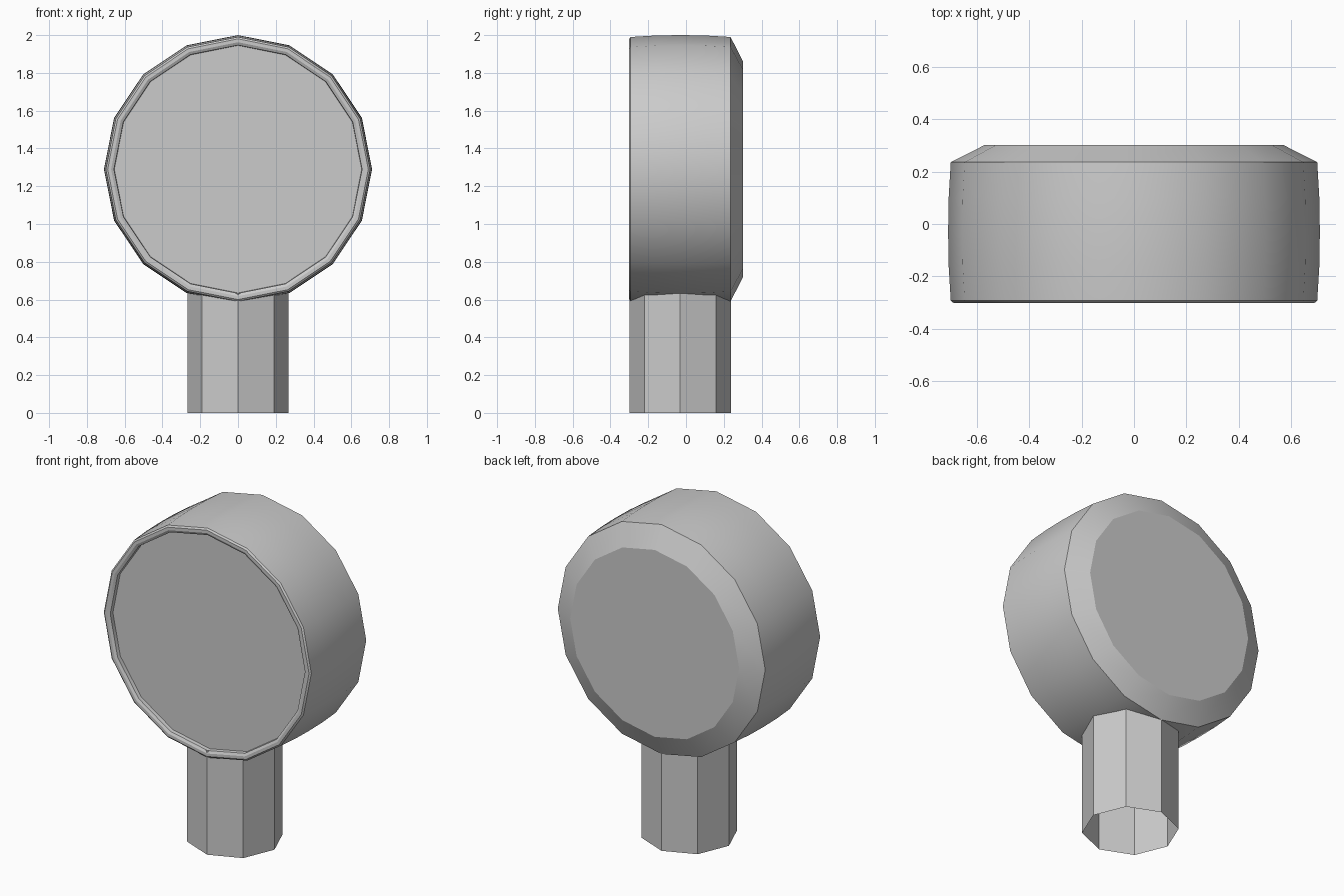
import bpy, bmesh, math
from mathutils import Matrix

if "Cube" in bpy.data.objects:
    bpy.data.objects.remove(bpy.data.objects["Cube"])


def lathe(name, profile, sides, matrix, cap_ends):
    """Revolve (radius, height) points round local z, then place with matrix."""
    bm = bmesh.new()
    rings = []
    for r, h in profile:
        rings.append([bm.verts.new((r * math.cos(2 * math.pi * k / sides),
                                    r * math.sin(2 * math.pi * k / sides), h))
                      for k in range(sides)])
    for a, b in zip(rings, rings[1:]):
        for k in range(sides):
            n = (k + 1) % sides
            bm.faces.new((a[k], a[n], b[n], b[k]))
    if cap_ends:
        bm.faces.new(list(reversed(rings[0])))
        bm.faces.new(rings[-1])
    bm.transform(matrix)
    bm.normal_update()
    mesh = bpy.data.meshes.new(name)
    bm.to_mesh(mesh)
    bm.free()
    ob = bpy.data.objects.new(name, mesh)
    bpy.context.collection.objects.link(ob)
    bpy.ops.object.select_all(action='DESELECT')
    ob.select_set(True)
    bpy.context.view_layer.objects.active = ob
    bpy.ops.object.shade_smooth_by_angle(angle=math.radians(25))
    return ob


# Drum head: recessed front face, thin rim, slightly bulged wall, bevelled back.
# Local z points backwards (+y).
head_profile = [
    (0.655, -0.270), (0.657, -0.293), (0.672, -0.301), (0.690, -0.301),
    (0.700, -0.293), (0.708, -0.160), (0.710, -0.030), (0.708, 0.100),
    (0.700, 0.236), (0.570, 0.302),
]
to_back = Matrix.Translation((0, 0, 1.29)) @ Matrix.Rotation(-math.pi / 2, 4, 'X')
lathe("gauge_head", head_profile, 16, to_back, True)

# Open octagonal stem under the head
lathe("stem", [(0.268, 0.0), (0.268, 0.635)], 8,
      Matrix.Translation((0, -0.031, 0)), False)
